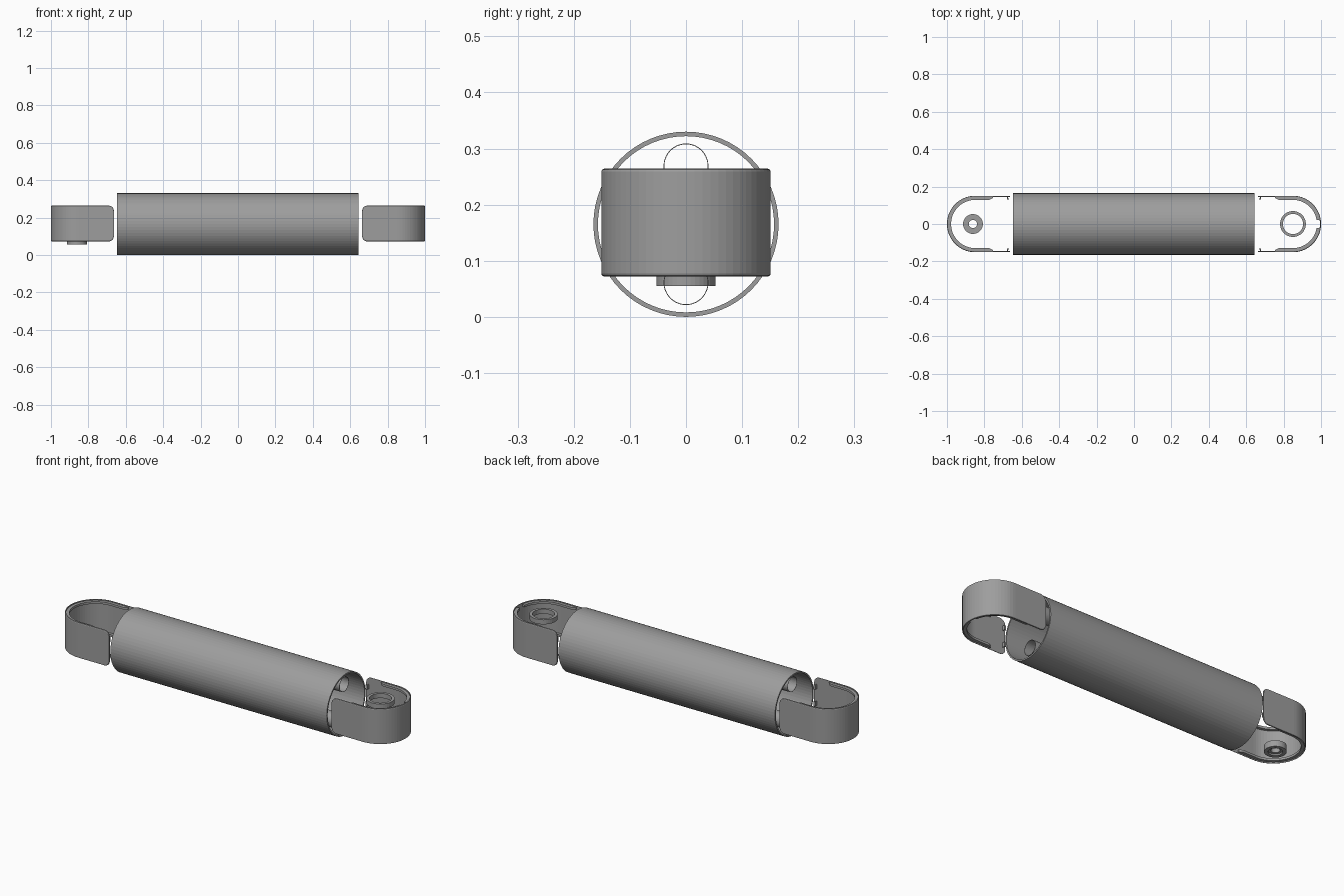
import bpy, bmesh
from math import sin, cos, pi, sqrt, radians

if "Cube" in bpy.data.objects:
    bpy.data.objects.remove(bpy.data.objects["Cube"])

ZT = 0.168            # axis height of the main tube
ZC = 0.171            # mid height of the end brackets
CX, R = 0.849, 0.151  # bend centre and outer radius of the brackets
X0 = 0.663            # open end of the brackets

grey = bpy.data.materials.new("dark_grey")
grey.diffuse_color = (0.34, 0.34, 0.34, 1)
grey.use_nodes = True
grey.node_tree.nodes["Principled BSDF"].inputs["Base Color"].default_value = grey.diffuse_color


def finish(name, bm):
    bmesh.ops.recalc_face_normals(bm, faces=bm.faces)
    me = bpy.data.meshes.new(name)
    bm.to_mesh(me)
    bm.free()
    me.materials.append(grey)
    ob = bpy.data.objects.new(name, me)
    bpy.context.collection.objects.link(ob)
    return ob


def loft(name, loops, closed):
    """Skin a list of equally long closed loops; join last to first or cap."""
    bm = bmesh.new()
    rings = [[bm.verts.new(p) for p in lp] for lp in loops]
    n = len(rings[0])
    pairs = list(zip(rings, rings[1:])) + ([(rings[-1], rings[0])] if closed else [])
    for a, b in pairs:
        for i in range(n):
            j = (i + 1) % n
            bm.faces.new((a[i], a[j], b[j], b[i]))
    if not closed:
        bm.faces.new(rings[0])
        bm.faces.new(rings[-1])
    return finish(name, bm)


def revolve(name, profile, place, n):
    """Revolve a closed (radius, height) profile; place maps it to the model."""
    ang = [2 * pi * k / n for k in range(n)]
    return loft(name, [[place(r * cos(a), r * sin(a), h) for a in ang]
                       for r, h in profile], True)


# Main tube
revolve("main_tube", [(0.165, -0.646), (0.165, 0.645), (0.157, 0.645), (0.157, -0.646)],
        lambda u, v, h: (h, u, ZT + v), 64)

# Two thin inner tubes lying against the top and bottom of the main tube
for label, oz in (("upper", 0.104), ("lower", -0.104)):
    revolve(f"{label}_inner_tube",
            [(0.040, -0.635), (0.040, 0.634), (0.0385, 0.634), (0.0385, -0.635)],
            lambda u, v, h: (h, u, ZT + oz + v), 40)


def u_path(start, a0=-90, a1=90, n=32):
    """Stations (x, y, nx, ny, distance from start) along the U at radius R."""
    pts = []
    ds = [0, 0.002, 0.006, 0.012, 0.02, 0.03, CX - start - 0.001]
    if a0 <= -90:
        pts += [(start + d, -R, 0, -1, d) for d in ds]
    for k in range(n + 1):
        a = radians(a0 + (a1 - a0) * k / n)
        pts.append((CX + R * cos(a), R * sin(a), cos(a), sin(a), 1))
    if a1 >= 90:
        pts += [(start + d, R, 0, 1, d) for d in reversed(ds)]
    return pts


def bracket(side, label):
    # Thin U-shaped wall with rounded corners at the open ends
    rc, half, t = 0.03, 0.096, 0.006
    loops = []
    for x, y, nx, ny, d in u_path(X0):
        e = min(d, rc)
        h = half - rc + sqrt(rc * rc - (rc - e) ** 2)
        prof = [(0, -h + 0.005), (0.0015, -h + 0.0015), (0.005, -h), (t, -h)]
        prof = prof + [(i, -z) for i, z in reversed(prof)]
        loops.append([(side * (x - nx * i), y - ny * i, ZC + z) for i, z in prof])
    loft(f"{label}_bracket_wall", loops, False)

    # Inner reinforcing lips near both rims, split at the tip on the right
    spans = [(-90, 90)] if side < 0 else [(-90, -9), (9, 90)]
    for zs in (-1, 1):
        for s, (a0, a1) in enumerate(spans):
            loops = []
            for x, y, nx, ny, d in u_path(0.755, a0, a1):
                dep = 0.012 + 0.010 * min(d / 0.02, 1)
                z0, z1 = zs * 0.078, zs * 0.09
                loops.append([(side * (x - nx * i), y - ny * i, ZC + z) for i, z in
                              ((0.005, z0), (dep, z0), (dep, z1), (0.005, z1))])
            loft(f"{label}_bracket_lip_{'low' if zs < 0 else 'top'}_{s + 1}", loops, False)

    # Small hooks at the open ends
    for ys in (-1, 1):
        for zs in (-1, 1):
            bm = bmesh.new()
            for (x, y, sx, sy) in ((0.677, 0.139, 0.004, 0.014), (0.673, 0.134, 0.011, 0.004)):
                vs = bmesh.ops.create_cube(bm, size=1)["verts"]
                bmesh.ops.scale(bm, vec=(sx, sy, 0.024), verts=vs)
                bmesh.ops.translate(bm, vec=(side * x, ys * y, ZC + zs * 0.045), verts=vs)
            finish(f"{label}_hook", bm)


bracket(-1, "left")
bracket(1, "right")

# Stepped boss under the left bracket
revolve("left_boss", [(0.022, 0.066), (0.034, 0.066), (0.034, 0.058), (0.053, 0.058),
                      (0.053, 0.09), (0.022, 0.09)],
        lambda u, v, h: (-0.861 + u, v, h), 40)

# Ring inside the right bracket
revolve("right_ring", [(0.054, 0.23), (0.069, 0.23), (0.069, 0.255), (0.054, 0.255)],
        lambda u, v, h: (0.85 + u, v, h), 40)

# Rest the tube on the ground
for ob in bpy.context.collection.objects:
    ob.location.z -= ZT - 0.165
